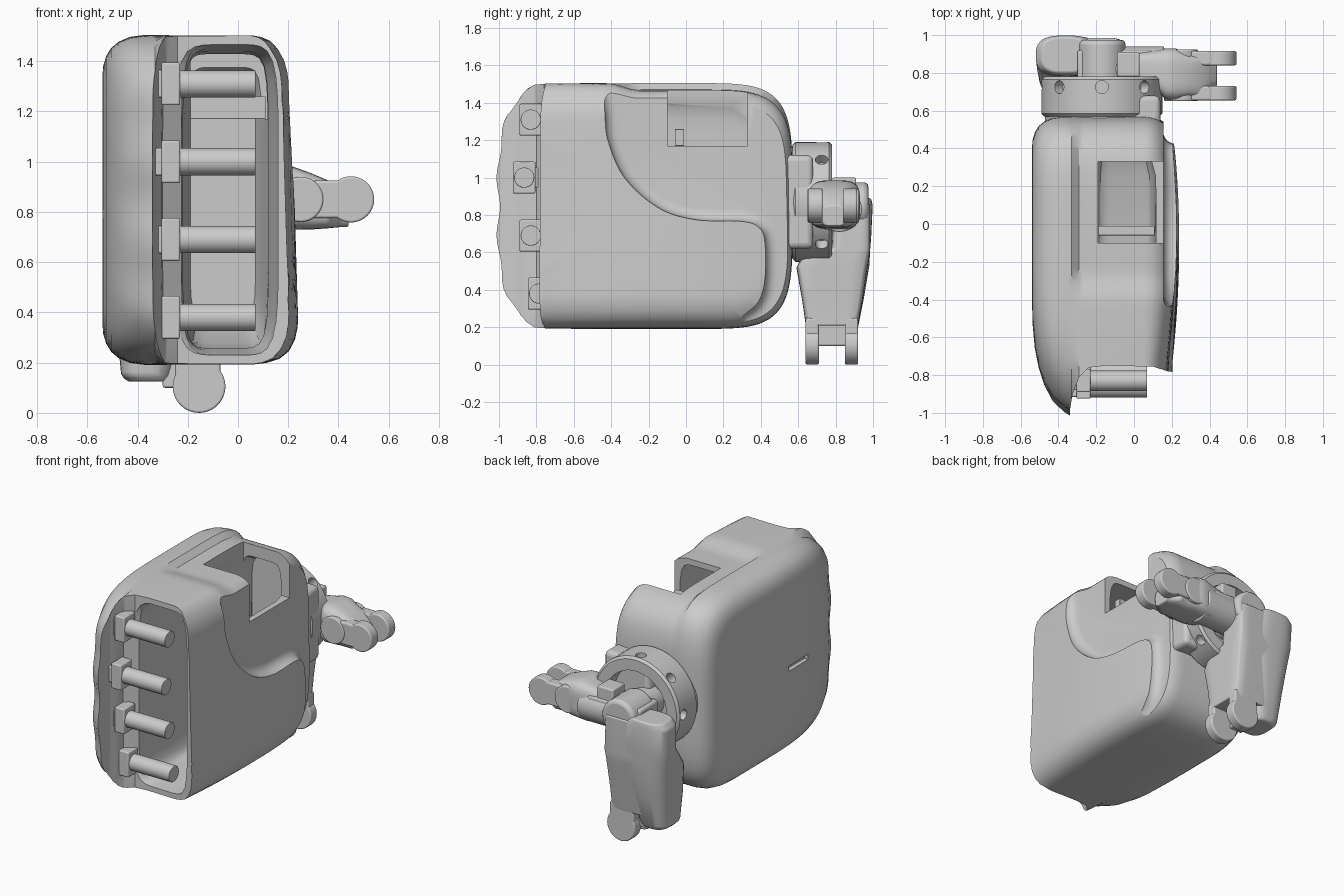
import bpy, bmesh
from math import sin, cos, pi, radians
from mathutils import Vector, Matrix

if "Cube" in bpy.data.objects:
    bpy.data.objects.remove(bpy.data.objects["Cube"])


def finish(name, bm, bevel=0, angle=32):
    bmesh.ops.recalc_face_normals(bm, faces=bm.faces[:])
    me = bpy.data.meshes.new(name)
    bm.to_mesh(me)
    bm.free()
    ob = bpy.data.objects.new(name, me)
    bpy.context.collection.objects.link(ob)
    if bevel:
        m = ob.modifiers.new("bevel", 'BEVEL')
        m.width, m.segments = bevel, 3
        m.limit_method = 'ANGLE'
    smooth(ob, angle)
    return ob


def activate(ob):
    bpy.ops.object.select_all(action='DESELECT')
    ob.select_set(True)
    bpy.context.view_layer.objects.active = ob


def smooth(ob, angle=32):
    activate(ob)
    bpy.ops.object.shade_smooth_by_angle(angle=radians(angle))


def loft(name, rings, bevel=0):
    bm = bmesh.new()
    vs = [[bm.verts.new(p) for p in r] for r in rings]
    n = len(vs[0])
    for a, b in zip(vs, vs[1:]):
        for i in range(n):
            bm.faces.new((a[i], a[(i + 1) % n], b[(i + 1) % n], b[i]))
    bm.faces.new(vs[0])
    bm.faces.new(vs[-1])
    return finish(name, bm, bevel)


def squircle(u0, u1, v0, v1, n=5, count=48):
    """Rounded rectangle as a list of (u, v)."""
    a, b = (u1 - u0) / 2, (v1 - v0) / 2
    out = []
    for i in range(count):
        t = 2 * pi * i / count
        c, s = a * cos(t), b * sin(t)
        r = (abs(c / a) ** n + abs(s / b) ** n) ** (-1 / n)
        out.append(((u0 + u1) / 2 + c * r, (v0 + v1) / 2 + s * r))
    return out


def box(name, x0, x1, y0, y1, z0, z1, bevel=0.01):
    bm = bmesh.new()
    bmesh.ops.create_cube(bm, size=1)
    for v in bm.verts:
        v.co = Vector(((x0 + x1) / 2 + v.co.x * (x1 - x0), (y0 + y1) / 2 + v.co.y * (y1 - y0),
                       (z0 + z1) / 2 + v.co.z * (z1 - z0)))
    return finish(name, bm, bevel)


def rod(name, p, q, r, bevel=0.008):
    p, q = Vector(p), Vector(q)
    bm = bmesh.new()
    rot = (q - p).to_track_quat('Z', 'Y').to_matrix().to_4x4()
    bmesh.ops.create_cone(bm, cap_ends=True, segments=40, radius1=r, radius2=r, depth=(q - p).length,
                          matrix=Matrix.Translation((p + q) / 2) @ rot)
    return finish(name, bm, bevel)


def prism(name, pts, axis, lo, hi, fillet=0):
    """Extrude a 2D outline along x ('x': points are y,z) or z ('z': points are x,y)."""
    put = (lambda p, h: (h, p[0], p[1])) if axis == 'x' else (lambda p, h: (p[0], p[1], h))
    bm = bmesh.new()
    low = [bm.verts.new(put(p, lo)) for p in pts]
    top = [bm.verts.new(put(p, hi)) for p in pts]
    floor = bm.faces.new(low)
    bm.faces.new(top)
    for i in range(len(pts)):
        j = (i + 1) % len(pts)
        bm.faces.new((low[i], low[j], top[j], top[i]))
    if fillet:
        bmesh.ops.recalc_face_normals(bm, faces=bm.faces[:])
        bmesh.ops.bevel(bm, geom=list(floor.edges), offset=fillet, segments=6, profile=0.5,
                        affect='EDGES')
    return finish(name, bm)


def cut(ob, *cutters):
    for c in cutters:
        c.hide_render = True
        m = ob.modifiers.new("cut", 'BOOLEAN')
        m.operation, m.object, m.solver = 'DIFFERENCE', c, 'EXACT'
        activate(ob)
        bpy.ops.object.modifier_apply(modifier=m.name)
        bpy.data.objects.remove(c)
    smooth(ob)


def curve(pts, steps=6):
    """Catmull-Rom through open 2D points."""
    P = [Vector(p) for p in [pts[0]] + pts + [pts[-1]]]
    out = []
    for a, b, c, d in zip(P, P[1:], P[2:], P[3:]):
        for k in range(steps):
            t = k / steps
            out.append(0.5 * (2 * b + (c - a) * t + (2 * a - 5 * b + 4 * c - d) * t * t
                              + (3 * b - a - 3 * c + d) * t ** 3))
    return out + [P[-1]]


# palm body: outlines stacked from the back of the hand to the palm face
# (x, inset, front reach, scale)
stack = [(-.54, .17, .40, 1), (-.537, .125, .53, 1), (-.525, .085, .66, 1), (-.505, .052, .76, 1),
         (-.475, .027, .85, 1), (-.43, .008, .93, 1), (-.37, 0, .985, 1), (-.33, 0, 1.01, 1),
         (-.29, 0, 1.08, 1), (-.27, .002, 1.15, 1), (.06, .002, 1.3, 1), (.105, .008, 1.3, 1),
         (.15, .024, 1.3, 1), (.185, .055, 1.3, 1), (.21, .10, 1.25, 1), (.222, .15, 1.22, 1)]
stack += [(.225, .15, 1.22, s) for s in (.93, .8, .6, .4, .2, .08)]
rings = []
for x, d, front, s in stack:
    ring = []
    for i in range(160):
        t = 2 * pi * i / 160
        back = .57 - d * (.45 if x > 0 else 1)
        a, b, n = (back if cos(t) > 0 else front), .657 - d, (4.6 if x < -.3 or cos(t) > 0 else 8)
        r = s * (abs(cos(t) / a) ** n + abs(sin(t) / b) ** n) ** (-1 / n)
        y, z = r * cos(t), .848 + r * sin(t)
        w = min(1, max(0, (x - .04) / .14))
        xx = x + w * (.03 * (.85 - z) - .09 * (max(y, -.75) + .1) ** 2)
        if x < -.3:  # finger scallops
            y -= .01 * cos(2 * pi * (z - 1) / .31) * min(1, max(0, (-.8 - y) / .15))
        elif z > 1:  # lower top behind the front band
            k = min(1, max(0, (y + .42) / .17))
            z -= .035 * k * k * (3 - 2 * k) * min(1, (z - 1) / .4)
        ring.append((xx, y, z))
    rings.append(ring)
body = loft("palm_body", rings)

front_cut = prism("front_cut", [(-.34, -1.4), (-.34, -.99), (-.325, -.9), (-.29, -.81), (-.24, -.76),
                                (-.15, -.75), (.1, -.755), (.18, -.78), (.5, -.82), (.5, -1.4)],
                  'z', -.2, 2)
hollow = loft("hollow", [[(u, y, v) for u, v in squircle(x0, x1, .848 - h, .848 + h, n, 64)]
                         for y, x0, x1, h, n in [(-1.1, -.33, .16, .622, 6), (-.8, -.30, .16, .622, 6),
                                                 (-.74, -.225, .16, .617, 6), (-.55, -.22, .15, .60, 6),
                                                 (-.43, -.22, .12, .59, 7),
                                                 (.25, -.21, .115, .57, 8), (.42, -.19, .07, .48, 8)]])
edge = curve([(-.47, 1.5), (-.44, 1.36), (-.42, 1.2), (-.33, 1.0), (-.15, .84), (.05, .775), (.3, .765),
              (.39, .73), (.42, .65), (.42, .45), (.38, .33), (.27, .24), (.2, .12)])
recess = prism("recess", [(-.47, 1.8)] + [tuple(p) for p in edge] + [(.2, 0), (.9, 0), (.9, 1.8)],
               'x', .155, .5, .065)
notch = box("notch", -.19, .5, -.1, .33, 1.17, 1.8, 0)
slot = box("slot", -.6, -.51, -.54, -.33, .775, .81, 0)
cut(body, front_cut, recess, hollow, notch, slot)
box("notch_bar", -.19, .11, -.06, -.01, 1.17, 1.26, .004)

# four finger pivots
for z, y in [(1.31, -.83), (1.0, -.865), (.69, -.83), (.38, -.785)]:
    box("knuckle_arm", -.34, -.29, y - .05, y + .08, z - .055, z + .055, .008)
    box("knuckle_block", -.305, -.23, y - .06, y + .06, z - .085, z + .085, .008)
    rod("finger_peg", (-.24, y, z), (.07, y, z), .054, .004)

# thumb mount: neck and drilled ring
CX, CZ = -.17, .87
box("ring_neck", -.2, .14, .5, .68, .62, 1.12, .03)
rod("ring_base", (CX, .5, CZ), (CX, .62, CZ), .3)
prof = [(.23, .57), (.305, .57), (.32, .585), (.32, .765), (.305, .78), (.23, .78)]
bm = bmesh.new()
N = 64
rv = [[bm.verts.new((CX + r * cos(2 * pi * i / N), y, CZ + r * sin(2 * pi * i / N))) for r, y in prof]
      for i in range(N)]
for i in range(N):
    for j in range(len(prof)):
        k, l = (i + 1) % N, (j + 1) % len(prof)
        bm.faces.new((rv[i][j], rv[k][j], rv[k][l], rv[i][l]))
ring = finish("thumb_ring", bm)
cut(ring, *[rod("hole", (CX + .26 * cos(a), .725, CZ + .26 * sin(a)),
                (CX + .4 * cos(a), .725, CZ + .4 * sin(a)), .034, 0)
            for a in [i * pi / 4 + .001 for i in range(8)]])

# inner pivots inside the ring
rod("pivot_barrel", (-.2, .82, .83), (.16, .82, .83), .12)
box("pivot_block", -.3, .1, .72, .92, .77, .92, .015)
box("pivot_tab", -.09, .03, .78, .91, .85, 1.0, .01)
rod("pivot_shaft", (CX, .6, .85), (CX, .8, .85), .1)
rod("pivot_cap", (-.17, .74, .85), (-.17, .975, .85), .125, .025)


# lower link: outer shell and inner core
def upright(name, rows, n):
    loft(name, [[(u, v, z) for u, v in squircle(x0, x1, y0, y1, n)] for z, x0, x1, y0, y1 in rows], .01)


upright("link_shell", [(.125, -.44, -.27, .69, .89), (.15, -.465, -.26, .67, .91),
                       (.35, -.485, -.2, .65, .95), (.53, -.505, -.16, .66, .98),
                       (.62, -.515, -.15, .73, .985), (.68, -.518, -.15, .78, .99),
                       (.85, -.52, -.2, .785, .998), (.89, -.49, -.24, .80, .99)], 2.9)
upright("link_core", [(.21, -.36, -.07, .64, .92), (.35, -.37, -.07, .62, .945),
                      (.52, -.39, -.06, .59, .97), (.57, -.39, -.06, .62, .98),
                      (.62, -.39, -.06, .78, .985), (.86, -.36, -.07, .79, .985)], 8)

# side link
loft("side_link", [[(x, u, v) for u, v in squircle(y0, y1, z0, z1, 4)] for x, y0, y1, z0, z1 in
                   [(.02, .74, .91, .74, .95), (.12, .70, .92, .72, .97), (.17, .66, .93, .725, .985),
                    (.22, .655, .93, .73, .98), (.29, .67, .90, .73, .955), (.36, .66, .91, .735, .925),
                    (.41, .72, .86, .74, .88), (.44, .73, .85, .74, .85)]], .008)
rod("side_knuckle", (.25, .65, .85), (.25, .925, .85), .09)

# forked ends of both links
for y0, y1 in [(.64, .71), (.85, .92)]:
    rod("lower_ear", (-.155, y0, .105), (-.155, y1, .105), .105)
    box("lower_ear_arm", -.25, -.07, y0, y1, .1, .25)
for y0, y1 in [(.655, .73), (.84, .915)]:
    rod("side_ear", (.45, y0, .85), (.45, y1, .85), .092)
    box("side_ear_arm", .3, .44, y0, y1, .775, .925)
box("lower_ear_web", -.3, -.2, .7, .86, .1, .24)
